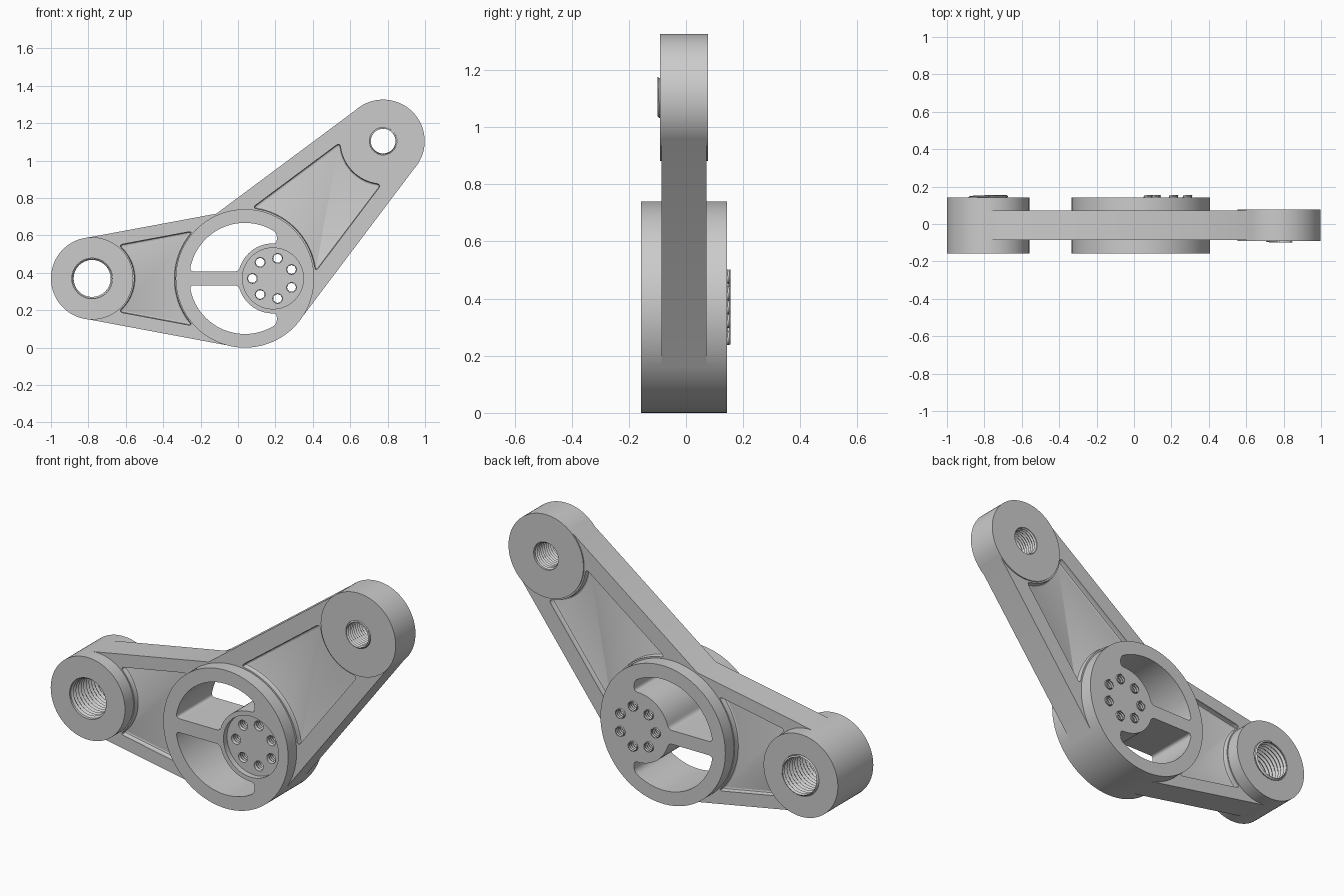
import bpy, bmesh
from math import sin, cos, pi, acos, asin, atan2, hypot, tau
from mathutils import Vector
from mathutils.geometry import intersect_line_line_2d

if "Cube" in bpy.data.objects:
    bpy.data.objects.remove(bpy.data.objects["Cube"])

Y0 = -0.007                                   # mid plane of the casting
HUB, LEFT, RIGHT = Vector((0.037, 0.37)), Vector((-0.78, 0.37)), Vector((0.776, 1.104))
R_HUB, R_LEFT, R_RIGHT = 0.37, 0.22, 0.222
HALF_HUB, HALF_ARM, HALF_RIGHT = 0.15, 0.078, 0.084


def polar(c, r, a):
    return Vector((c[0] + r * cos(a), c[1] + r * sin(a)))


# Path pieces: (function of 0..1, length)
def arc(c, r, a0, a1):
    return (lambda t: polar(c, r, a0 + (a1 - a0) * t)), r * abs(a1 - a0)


def line(p, q):
    return (lambda t: p.lerp(q, t)), (q - p).length


def sample(piece, d=0.0, step=0.02):
    f, length = piece
    n = max(1, int(length / step))
    a = d / length
    return [f(a + (1 - 2 * a) * i / n) for i in range(n + 1)]


def rounded(pieces, d):
    """Join pieces into a loop with rounded corners."""
    pts = []
    for i, p in enumerate(pieces):
        nxt = pieces[(i + 1) % len(pieces)]
        pts += sample(p, d)
        a, c, b = p[0](1 - d / p[1]), p[0](1), nxt[0](d / nxt[1])
        for k in range(1, 5):
            t = k / 5
            pts.append(a * (1 - t) ** 2 + c * 2 * t * (1 - t) + b * t * t)
    return pts


def finish(name, bm):
    mesh = bpy.data.meshes.new(name)
    bm.to_mesh(mesh)
    bm.free()
    ob = bpy.data.objects.new(name, mesh)
    bpy.context.collection.objects.link(ob)
    return ob


def prism(name, pts, ya, yb, bevel=0.0):
    """Extrude an x/z outline from ya to yb; bevel softens the ya end."""
    bm = bmesh.new()
    va = [bm.verts.new((p[0], ya, p[1])) for p in pts]
    vb = [bm.verts.new((p[0], yb, p[1])) for p in pts]
    cap = bm.faces.new(va)
    bm.faces.new(vb[::-1])
    for i in range(len(pts)):
        j = (i + 1) % len(pts)
        bm.faces.new((va[j], va[i], vb[i], vb[j]))
    bmesh.ops.recalc_face_normals(bm, faces=bm.faces)
    if bevel:
        bmesh.ops.bevel(bm, geom=list(cap.edges), offset=bevel, segments=2,
                        profile=0.5, affect='EDGES')
    return finish(name, bm)


def disc(name, c, r, ya, yb, n=96):
    return prism(name, [polar(c, r, tau * i / n) for i in range(n)], ya, yb)


def boolean(target, tool, op):
    m = target.modifiers.new(op, 'BOOLEAN')
    m.operation, m.object, m.solver = op, tool, 'EXACT'
    bpy.context.view_layer.objects.active = target
    bpy.ops.object.modifier_apply(modifier=m.name)
    bpy.data.objects.remove(tool)


def shade(ob):
    bpy.ops.object.select_all(action='DESELECT')
    ob.select_set(True)
    bpy.context.view_layer.objects.active = ob
    bpy.ops.object.shade_smooth_by_angle(angle=0.52)


def tangent(c, r):
    """Arm direction and the angle of its tangent normals."""
    v = c - HUB
    return atan2(v.y, v.x), acos((R_HUB - r) / v.length)


# Flat lever plate: hub and both arm ends joined by tangent lines
E = 0.001
pl, bl = tangent(LEFT, R_LEFT)
pr, br = tangent(RIGHT, R_RIGHT)
pl = pl % tau
elbow = intersect_line_line_2d(
    polar(LEFT, R_LEFT - E, pl - bl), polar(HUB, R_HUB - E, pl - bl) + Vector((0.3, 0.055)),
    polar(HUB, R_HUB - E, pr + br), polar(RIGHT, R_RIGHT - E, pr + br))
outline = (sample(arc(HUB, R_HUB - E, pl + bl, pr - br + tau))
           + sample(arc(RIGHT, R_RIGHT - E, pr - br, pr + br))
           + [elbow]
           + sample(arc(LEFT, R_LEFT - E, pl - bl, pl + bl)))
lever = prism("lever_body", outline, Y0 - HALF_ARM, Y0 + HALF_ARM)

# Hub and end bosses
for c, r, h in ((HUB, R_HUB, HALF_HUB), (LEFT, R_LEFT, HALF_HUB), (RIGHT, R_RIGHT, HALF_RIGHT)):
    boolean(lever, disc("boss", c, r, Y0 - h, Y0 + h, 128), 'UNION')

# Shallow pockets on both faces of both arms
for c, r, phi, beta, inset, rh, rb in ((LEFT, R_LEFT, pl, bl, 0.07, 0.375, 0.226),
                                       (RIGHT, R_RIGHT, pr, br, 0.09, 0.378, 0.23)):
    g = beta - acos((R_HUB - inset) / rh)
    d = beta + acos((r - inset) / rb)
    loop = rounded([arc(HUB, rh, phi - g, phi + g),
                    line(polar(HUB, rh, phi + g), polar(c, rb, phi + d)),
                    arc(c, rb, phi + d, phi + tau - d),
                    line(polar(c, rb, phi - d), polar(HUB, rh, phi - g))], 0.03)
    for s in (-1, 1):
        boolean(lever, prism("pocket", loop, Y0 + s * (HALF_ARM - 0.03), Y0 + s * 0.2, 0.01),
                'DIFFERENCE')

# Two hub windows, leaving a spoke and an off-centre inner hub
INNER = Vector((0.187, 0.37))
ri, rs, w, xe = 0.297, 0.187, 0.037, 0.2075
a0, a1 = acos((xe - HUB.x) / ri), pi - asin(w / ri)
b0, b1 = pi - asin(w / rs), acos((xe - INNER.x) / rs)
window = rounded([arc(HUB, ri, a0, a1),
                  line(polar(HUB, ri, a1), polar(INNER, rs, b0)),
                  arc(INNER, rs, b0, b1),
                  line(polar(INNER, rs, b1), polar(HUB, ri, a0))], 0.023)
for s in (1, -1):
    pts = [(p.x, HUB.y + s * (p.y - HUB.y)) for p in window]
    boolean(lever, prism("window", pts, -0.3, 0.3), 'DIFFERENCE')

# Recess on the front of the inner hub
RECESS = 0.03
boolean(lever, disc("recess", INNER, 0.163, -0.3, Y0 - HALF_HUB + RECESS), 'DIFFERENCE')


def thread(name, c, root, depth, pitch, y0, y1, n=32):
    """Helical V thread running from y0 to y1."""
    s = 1 if y1 > y0 else -1
    total = int(abs(y1 - y0) / pitch * n)
    bm = bmesh.new()
    roots, crests = [], []
    for i in range(total + 1):
        a = pi / 2 + (i - total) * tau / n
        for lst, r, dy in ((roots, root, 0), (crests, root - depth, pitch / 2)):
            p = polar(c, r, a)
            y = y0 + s * (i * pitch / n + dy)
            y = min(y, y1) if s > 0 else max(y, y1)
            lst.append(bm.verts.new((p.x, y, p.y)))
    for i in range(total):
        bm.faces.new((roots[i], roots[i + 1], crests[i + 1], crests[i]))
        if i + n < total:
            bm.faces.new((crests[i], crests[i + 1], roots[i + 1 + n], roots[i + n]))
    bmesh.ops.recalc_face_normals(bm, faces=bm.faces)
    shade(finish(name, bm))


# Threaded through holes: two pivots and a ring of seven
holes = [("left_thread", LEFT, 0.108, 0.009, 0.022, Y0 - HALF_HUB, 0.155),
         ("right_thread", RIGHT, 0.073, 0.007, 0.016, Y0 + HALF_RIGHT, -0.1)]
holes += [("hub_thread_%d" % k, polar(INNER, 0.11, pi + k * tau / 7), 0.026, 0.003, 0.014,
           Y0 - HALF_HUB + RECESS, 0.155) for k in range(7)]
for name, c, r, depth, pitch, y0, y1 in holes:
    boolean(lever, disc("bore", c, r + 0.0005, -0.3, 0.3, 48), 'DIFFERENCE')
    thread(name, c, r, depth, pitch, y0, y1)
shade(lever)
